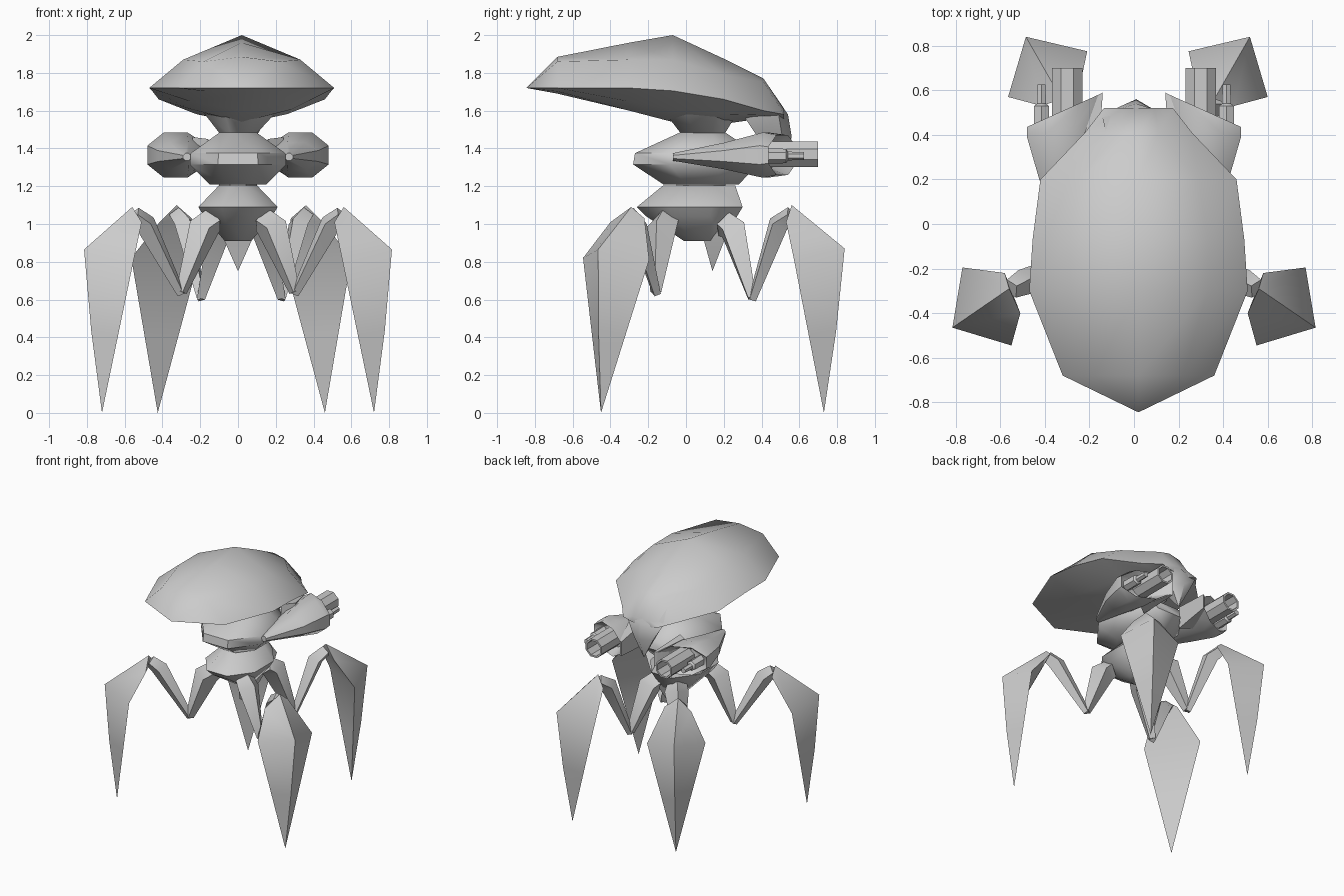
import bpy, math
from mathutils import Vector

if "Cube" in bpy.data.objects:
    bpy.data.objects.remove(bpy.data.objects["Cube"])

grey = bpy.data.materials.new("light_grey")
grey.diffuse_color = (0.6, 0.6, 0.6, 1)
grey.use_nodes = True
grey.node_tree.nodes["Principled BSDF"].inputs["Base Color"].default_value = grey.diffuse_color


def loft(name, rings, angle=50):
    """Skin a list of rings; a ring of one point makes a tip."""
    verts, ids, faces = [], [], []
    for r in rings:
        ids.append(list(range(len(verts), len(verts) + len(r))))
        verts += [tuple(p) for p in r]
    for a, b in zip(ids, ids[1:]):
        n = max(len(a), len(b))
        for i in range(n):
            j = (i + 1) % n
            if len(a) == 1:
                faces.append((a[0], b[j], b[i]))
            elif len(b) == 1:
                faces.append((a[i], a[j], b[0]))
            else:
                faces.append((a[i], a[j], b[j], b[i]))
    for end in (ids[0], ids[-1]):
        if len(end) > 2:
            faces.append(end)
    me = bpy.data.meshes.new(name)
    me.from_pydata(verts, [], faces)
    import bmesh
    bm = bmesh.new()
    bm.from_mesh(me)
    bmesh.ops.recalc_face_normals(bm, faces=bm.faces)
    bm.to_mesh(me)
    bm.free()
    for p in me.polygons:
        p.use_smooth = True
    me.set_sharp_from_angle(angle=math.radians(angle))
    me.materials.append(grey)
    ob = bpy.data.objects.new(name, me)
    bpy.context.collection.objects.link(ob)
    return ob


def disc(cx, cy, z, rx, ry, n=8):
    """Horizontal n-gon with flat sides towards the axes."""
    k = 1 / math.cos(math.pi / n)
    return [(cx + k * rx * math.cos((i + .5) * math.tau / n),
             cy + k * ry * math.sin((i + .5) * math.tau / n), z) for i in range(n)]


def upright(cx, y, cz, rx, rz, slope=0, n=8):
    """n-gon across the y axis, sheared in y by slope."""
    k = 1 / math.cos(math.pi / n)
    out = []
    for i in range(n):
        a = (i + .5) * math.tau / n
        dx = k * rx * math.cos(a)
        out.append((cx + dx, y - slope * dx, cz + k * rz * math.sin(a)))
    return out


def limb(name, path, radii):
    """Four-sided tapering limb through path points."""
    path = [Vector(p) for p in path]
    rings = []
    for i, p in enumerate(path):
        d = (path[min(i + 1, len(path) - 1)] - path[max(i - 1, 0)]).normalized()
        u = d.cross(Vector((0, 0, 1))).normalized()
        v = d.cross(u)
        r = radii[i]
        rings.append([p + u * r, p + v * r, p - u * r, p - v * r])
    return loft(name, rings)


def side(points, s, shift=0):
    """Mirror points to the left side when s is -1."""
    return [Vector((s * p[0] + (shift if s < 0 else 0), p[1], p[2])) for p in points]


# Shell: y, top z, shoulder (w, z), rim (w, z), bottom z
stations = [(-.68, 1.885, .20, 1.86, .34, 1.72, 1.69),
            (-.30, 1.96, .31, 1.87, .49, 1.72, 1.60),
            (-.07, 2.00, .31, 1.87, .475, 1.705, 1.54),
            (.20, 1.875, .27, 1.79, .44, 1.66, 1.53),
            (.41, 1.77, .09, 1.75, .24, 1.60, 1.56),
            (.52, 1.61, .07, 1.605, .155, 1.58, 1.55)]
rings = [[(.02, -.845, 1.72)]]
for y, zt, ws, zs, wr, zr, zb in stations:
    half = [(ws, zs), (wr, zr), (wr * .55, zr * .4 + zb * .6)]
    sec = [(0, zt)] + half + [(0, zb)] + [(-w, z) for w, z in reversed(half)]
    rings.append([(.02 + w, y, z) for w, z in sec])
loft("shell", rings)

# Hooked face plate under the rear end of the shell
hook = []
for z, ya, yb, w in ((1.72, .32, .43, .13), (1.58, .30, .53, .155), (1.46, .38, .55, .085)):
    hook.append([(.01, yb + .01, z), (.01 + w, yb - .04, z), (.01 + w * .5, ya, z),
                 (.01 - w * .5, ya, z), (.01 - w, yb - .04, z)])
loft("face_hook", hook + [[(.01, .50, 1.30)]])

# Neck, body, pelvis and tail spike
loft("neck", [disc(.01, .08, 1.60, .20, .20), disc(0, .09, 1.47, .09, .11)])
loft("body", [disc(0, .09, 1.49, .09, .11), disc(0, .05, 1.375, .25, .32),
              disc(0, .05, 1.315, .255, .33), disc(0, .08, 1.21, .15, .20)])
loft("waist", [disc(0, .08, 1.24, .10, .13), disc(0, .08, 1.17, .10, .13)])
loft("pelvis", [disc(0, .07, 1.205, .10, .19), disc(0, .02, 1.09, .21, .28),
                disc(0, .03, 1.04, .18, .24), disc(0, .09, .91, .07, .10)])
loft("tail_spike", [disc(0, .15, 1.0, .10, .08, 4), disc(0, .15, .93, .08, .06, 4),
                    [(0, .14, .75)]])

for s, tag in ((1, "right"), (-1, "left")):
    # Gun pods with a slanted open rear
    pod = [upright(.27, -.07, 1.355, .02, .02),
           upright(.31, .20, 1.36, .115, .07),
           upright(.33, .42, 1.365, .15, .12, .2),
           upright(.315, .51, 1.365, .165, .105, .45),
           upright(.31, .44, 1.365, .11, .07, .3)]
    loft(tag + "_gun_pod", [side(r, s) for r in pod])
    # Inner fin beside the barrel
    fin = [[(.16, .30, 1.45), (.24, .36, 1.46), (.24, .36, 1.28), (.16, .30, 1.28)],
           [(.14, .59, 1.42), (.16, .58, 1.42), (.16, .58, 1.31), (.14, .59, 1.31)]]
    loft(tag + "_pod_fin", [side(r, s) for r in fin])
    # Hollow main barrel and small side barrel
    tube = [upright(.30, y, 1.37, r, r) for y, r in
            ((.40, .068), (.70, .068), (.70, .055), (.55, .055))]
    loft(tag + "_barrel", [side(r, s) for r in tube], 40)
    small = [upright(.415, y, 1.36, r, r, 0, 6) for y, r in
             ((.40, .035), (.53, .033), (.54, .02), (.625, .018))]
    loft(tag + "_small_barrel", [side(r, s) for r in small], 40)

    # Legs: hip, low joint, knee; blade knee ring, blade corners, tip
    legs = {
        "front": (0, [(.13, -.10, 1.02), (.18, -.13, .98), (.30, -.16, .64)],
                  [(.30, -.155, .63), (.49, -.26, 1.0), (.55, -.29, 1.05)],
                  [(.56, -.29, 1.09), (.58, -.22, 1.03), (.51, -.40, 1.01)],
                  [(.815, -.465, .865), (.77, -.195, .81), (.55, -.545, .82)],
                  (.72, -.45, 0)),
        "back": (.035, [(.10, .20, 1.0), (.13, .25, .97), (.23, .35, .61)],
                 [(.23, .35, .60), (.32, .49, 1.0), (.36, .56, 1.05)],
                 [(.36, .56, 1.10), (.28, .61, 1.03), (.45, .53, 1.01)],
                 [(.52, .84, .87), (.245, .775, .80), (.60, .57, .82)],
                 (.46, .73, 0)),
    }
    for pos, (shift, thigh, shin, knee, corners, tip) in legs.items():
        name = f"{pos}_{tag}_"
        limb(name + "thigh", side(thigh, s, shift), (.07, .085, .03))
        limb(name + "shin", side(shin, s, shift), (.025, .06, .045))
        c, t = [Vector(p) for p in corners], Vector(tip)
        mid = [p.lerp(t, .5) for p in c]
        out = (c[0] - (c[1] + c[2]) / 2)
        mid[0] += Vector((out.x, out.y, 0)) * .06
        blade = [knee, c, mid, [t]]
        loft(name + "blade", [side(r, s, shift) for r in blade], 60)
